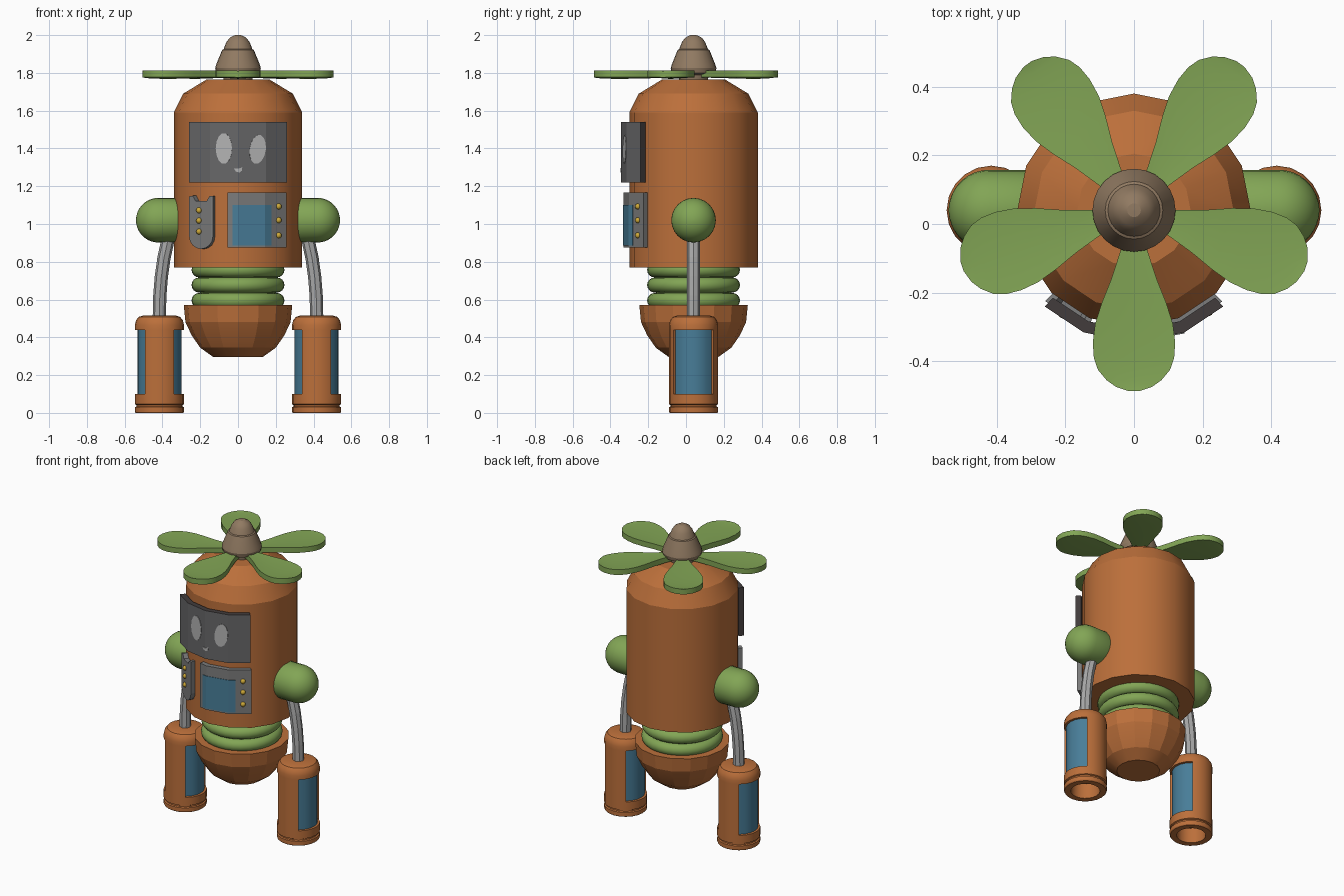
import bpy, bmesh
from math import sin, cos, pi, radians
from mathutils import Matrix

if "Cube" in bpy.data.objects:
    bpy.data.objects.remove(bpy.data.objects["Cube"])

CY = 0.04          # y of the main axis
STEP = pi / 8      # the body has 16 sides


def material(name, *rgb):
    m = bpy.data.materials.new(name)
    m.diffuse_color = (*rgb, 1)
    m.use_nodes = True
    m.node_tree.nodes["Principled BSDF"].inputs["Base Color"].default_value = m.diffuse_color
    return m


ORANGE = material("orange", .50, .16, .043)
GREEN = material("leaf green", .223, .376, .091)
BROWN = material("brown", .283, .195, .122)
BLUE = material("blue glass", .065, .205, .314)
SCREEN = material("screen grey", .135, .135, .14)
PANEL = material("panel grey", .2, .2, .2)
DARK = material("dark grey", .054, .045, .045)
STEEL = material("steel", .40, .40, .40)
LIGHT = material("light grey", .45, .45, .45)
YELLOW = material("yellow", .62, .40, .04)


def finish(name, bm, mats, angle=25, mirror=False):
    bmesh.ops.recalc_face_normals(bm, faces=bm.faces[:])
    me = bpy.data.meshes.new(name)
    bm.to_mesh(me)
    bm.free()
    for m in mats:
        me.materials.append(m)
    if angle:
        me.shade_smooth()
        me.set_sharp_from_angle(angle=radians(angle))
    ob = bpy.data.objects.new(name, me)
    bpy.context.collection.objects.link(ob)
    if mirror:
        ob.modifiers.new("mirror", 'MIRROR')
    return ob


def lathe(profile, n):
    """Closed solid of revolution about z from (radius, z) points."""
    bm = bmesh.new()
    rings = [[bm.verts.new((r * cos(2 * pi * i / n), r * sin(2 * pi * i / n), z))
              for i in range(n)] for r, z in profile]
    for a, b in zip(rings, rings[1:]):
        for i in range(n):
            j = (i + 1) % n
            bm.faces.new((a[i], a[j], b[j], b[i]))
    bm.faces.new(rings[0])
    bm.faces.new(rings[-1])
    bmesh.ops.recalc_face_normals(bm, faces=bm.faces[:])
    return bm


def move(bm, x=0, y=CY, z=0):
    bmesh.ops.translate(bm, vec=(x, y, z), verts=bm.verts[:])
    return bm


def surf_y(x, R):
    """y of the front of a 16-sided prism of radius R."""
    x = abs(x)
    for k in range(4):
        x0, x1 = R * sin(k * STEP), R * sin((k + 1) * STEP)
        if x <= x1:
            t = (x - x0) / (x1 - x0)
            return CY - R * (cos(k * STEP) * (1 - t) + cos((k + 1) * STEP) * t)
    return CY


def plate(name, outline, R, t, front, rest=None):
    """Flat outline (x, z) wrapped around the body and thickened inwards."""
    bm = bmesh.new()
    bm.faces.new([bm.verts.new((x, 0, z)) for x, z in outline])
    for k in range(-2, 3):
        bmesh.ops.bisect_plane(bm, geom=bm.verts[:] + bm.edges[:] + bm.faces[:],
                               plane_co=(R * sin(k * STEP), 0, 0), plane_no=(1, 0, 0))
    for v in bm.verts:
        v.co.y = surf_y(v.co.x, R)
    front_faces = bm.faces[:]
    new = bmesh.ops.extrude_face_region(bm, geom=front_faces, use_keep_orig=True)["geom"]
    s = (R - t) / R
    for v in new:
        if isinstance(v, bmesh.types.BMVert):
            v.co.x *= s
            v.co.y = CY + (v.co.y - CY) * s
    for f in bm.faces:
        f.material_index = 1
    for f in front_faces:
        f.material_index = 0
    finish(name, bm, [front, rest or front], 0)


def rect(x0, x1, z0, z1):
    return [(x0, z0), (x1, z0), (x1, z1), (x0, z1)]


def oval(cx, cz, rx, rz, n=14):
    return [(cx + rx * cos(2 * pi * i / n), cz + rz * sin(2 * pi * i / n)) for i in range(n)]


# Body, bowl-shaped base and ringed waist
finish("body", move(lathe([(.34, .77), (.34, 1.59), (.29, 1.69), (.165, 1.766)], 16)), [ORANGE])
finish("base_bowl", move(lathe([(.13, .295), (.2, .345), (.245, .41), (.278, .48), (.287, .57)], 16)),
       [ORANGE], 15)
finish("waist_core", move(lathe([(.2, .5), (.2, .78)], 32)), [GREEN])
for i, z in enumerate((.595, .677, .757)):
    ring = [(.205 + .041 * cos(a * pi / 8), z + .04 * sin(a * pi / 8)) for a in range(-4, 5)]
    finish(f"waist_ring_{i + 1}", move(lathe(ring, 32)), [GREEN], 35)

# Propeller hub
finish("propeller_hub", move(lathe([(.075, 1.75), (.08, 1.79), (.115, 1.80), (.121, 1.825), (.115, 1.845),
                                    (.084, 1.922), (.076, 1.926), (.062, 1.962), (.045, 1.985),
                                    (.02, 1.999), (.004, 2.0)], 24)), [BROWN])

# Five cupped propeller blades: (distance, half width)
STATIONS = [(.05, .025), (.12, .04), (.2, .066), (.27, .094), (.33, .113), (.385, .12),
            (.43, .117), (.465, .105), (.495, .08), (.515, .052), (.527, .015)]
for i in range(5):
    bm = bmesh.new()
    rows = [[bm.verts.new((d, s * w, 1.812 - (0 if s else .07 * w))) for s in (-1, 0, 1)]
            for d, w in STATIONS]
    for a, b in zip(rows, rows[1:]):
        for j in (0, 1):
            bm.faces.new((a[j], b[j], b[j + 1], a[j + 1]))
    new = bmesh.ops.extrude_face_region(bm, geom=bm.faces[:], use_keep_orig=True)["geom"]
    bmesh.ops.translate(bm, vec=(0, 0, -.035), verts=[v for v in new if isinstance(v, bmesh.types.BMVert)])
    bmesh.ops.rotate(bm, matrix=Matrix.Rotation(radians(-90 + 72 * i), 3, 'Z'), verts=bm.verts[:])
    finish(f"propeller_blade_{i + 1}", move(bm), [GREEN], 35)

# Face screen with eyes and mouth
plate("face_screen", rect(-.26, .26, 1.22, 1.54), .385, .035, SCREEN, DARK)
plate("left_eye", oval(-.075, 1.40, .043, .082), .388, .006, LIGHT)
plate("right_eye", [(x + .1 * (z - 1.4), z) for x, z in oval(.105, 1.395, .043, .077)], .388, .006, LIGHT)
plate("mouth", [(-.022, 1.295), (-.012, 1.278), (.008, 1.272), (.02, 1.282), (.023, 1.3), (0, 1.293)],
      .388, .006, LIGHT)

# Control panel, side pocket and buttons
plate("control_panel", rect(-.055, .257, .875, 1.167), .371, .036, PANEL)
plate("control_display", rect(-.03, .178, .885, 1.10), .374, .006, BLUE)
bottom = [(-.196 + .063 * cos(a * pi / 8), .935 - .067 * sin(a * pi / 8)) for a in range(9)]
plate("side_pocket", bottom + [(-.259, 1.145), (-.24, 1.15), (-.225, 1.122), (-.165, 1.122),
                               (-.152, 1.147), (-.133, 1.147)], .371, .036, PANEL)
for name, x, heights in (("panel_button", .215, (.94, 1.02, 1.093)), ("pocket_button", -.206, (.96, 1.018, 1.072))):
    for i, z in enumerate(heights):
        bm = bmesh.new()
        bmesh.ops.create_uvsphere(bm, u_segments=8, v_segments=6, radius=.016)
        finish(f"{name}_{i + 1}", move(bm, x, surf_y(x, .371), z), [YELLOW], 60)

# Shoulders: capsules along x
cap = [(.105, .28), (.118, .31)] + [(.118 * cos(a * pi / 18), .422 + .118 * sin(a * pi / 18)) for a in range(9)]
bm = lathe(cap + [(.004, .54)], 24)
bmesh.ops.rotate(bm, matrix=Matrix.Rotation(pi / 2, 3, 'Y'), verts=bm.verts[:])
finish("shoulders", move(bm, 0, CY, 1.02), [GREEN], mirror=True)

# Bent steel arm tubes
cu = bpy.data.curves.new("arm_tubes", 'CURVE')
cu.dimensions = '3D'
cu.bevel_depth, cu.bevel_resolution = .035, 2
path = [(.335, 1.0), (.37, .92), (.392, .82), (.406, .72), (.414, .62), (.417, .49)]
sp = cu.splines.new('POLY')
sp.points.add(len(path) - 1)
for p, (x, z) in zip(sp.points, path):
    p.co = (x, CY, z, 1)
sp.use_smooth = False
cu.materials.append(STEEL)
tubes = bpy.data.objects.new("arm_tubes", cu)
bpy.context.collection.objects.link(tubes)
tubes.modifiers.new("mirror", 'MIRROR')

# Forearms: hollow at the bottom, recessed blue windows on both sides
bm = lathe([(.088, .1), (.088, 0), (.126, 0), (.13, .006), (.13, .03), (.122, .034), (.122, .042),
            (.13, .046), (.13, .1), (.13, .44), (.13, .465), (.124, .49), (.11, .508), (.085, .516)], 20)
for side in (1, -1):
    win = [f for f in bm.faces if .2 < f.calc_center_median().z < .35
           and side * f.normal.x > cos(radians(54))]
    bmesh.ops.inset_region(bm, faces=win, thickness=0.001, depth=-.014, use_even_offset=True)
    for f in win:
        f.material_index = 1
finish("forearms", move(bm, .416), [ORANGE, BLUE], mirror=True)
